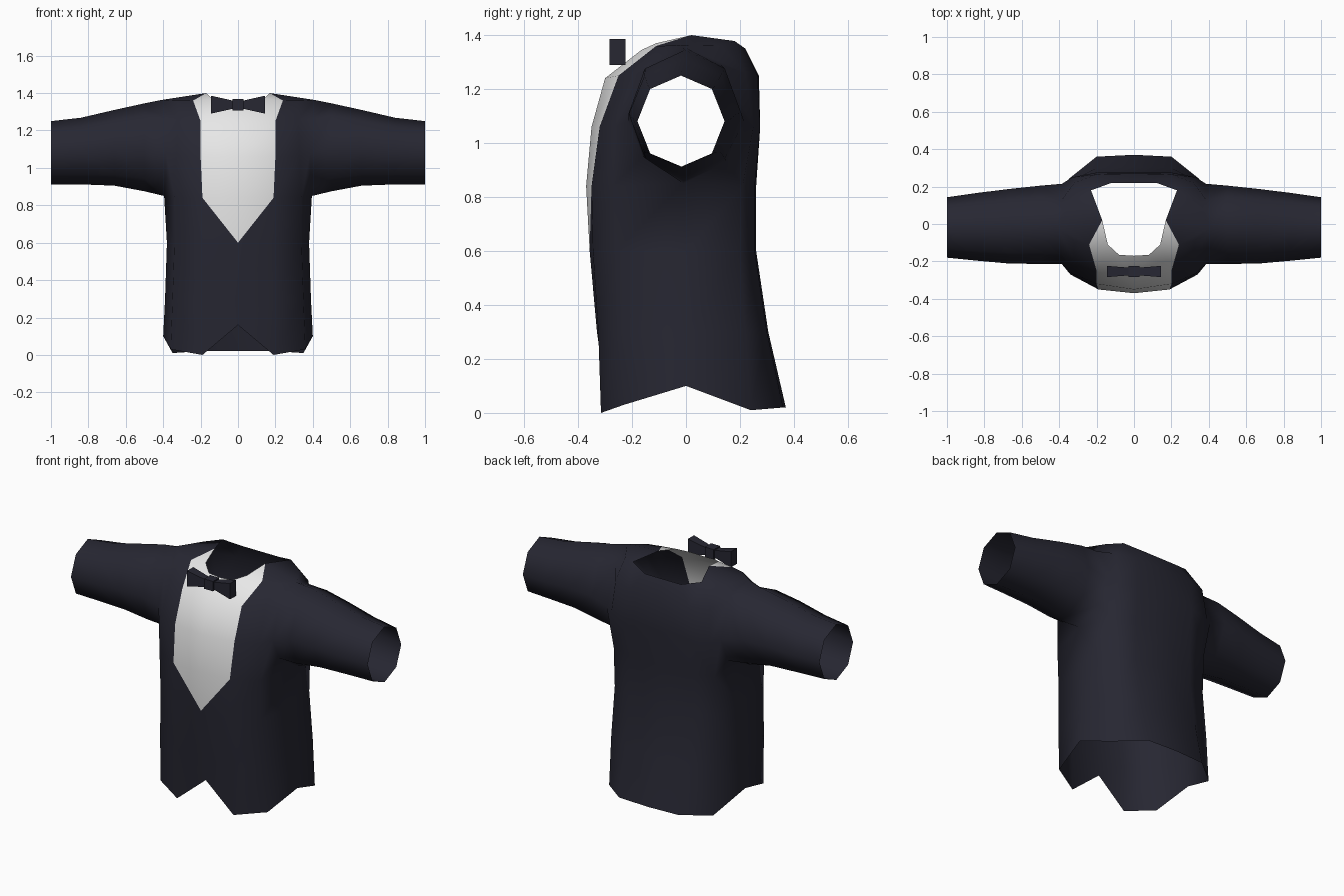
import bpy, bmesh, math
from mathutils import Vector

cube = bpy.data.objects.get("Cube")
if cube:
    bpy.data.objects.remove(cube)


def make_material(name, colour):
    mat = bpy.data.materials.new(name)
    mat.use_nodes = True
    mat.diffuse_color = (*colour, 1)
    mat.node_tree.nodes["Principled BSDF"].inputs["Base Color"].default_value = (*colour, 1)
    return mat


navy = make_material("dark navy cloth", (.02, .02, .032))
white = make_material("white shirt cloth", (.8, .8, .8))


def finish(bm, name, materials, mirror=False, smooth=False):
    """Turn a bmesh into a named object, optionally mirrored left to right."""
    bmesh.ops.recalc_face_normals(bm, faces=bm.faces)
    for face in bm.faces:
        face.smooth = smooth
    mesh = bpy.data.meshes.new(name)
    bm.to_mesh(mesh)
    bm.free()
    obj = bpy.data.objects.new(name, mesh)
    bpy.context.collection.objects.link(obj)
    for mat in materials:
        mesh.materials.append(mat)
    if mirror:
        mod = obj.modifiers.new("Mirror", 'MIRROR')
        mod.use_clip = True
        mod.merge_threshold = .001
    return obj


# Jacket: left half, built from vertical columns of points running hem to shoulder
bm = bmesh.new()


def points(*coords):
    return [bm.verts.new(c) for c in coords]


def face(*verts, colour=0):
    bm.faces.new(verts).material_index = colour


front_mid = points((0, -.31, .16), (0, -.33, .3), (0, -.357, .6),
                   (0, -.37, .84), (0, -.35, 1.06), (0, -.3, 1.24))
lapel = points((.19, -.315, 0), (.19, -.325, .3), (.19, -.345, .6),
               (.19, -.35, .84), (.2, -.32, 1.06), (.2, -.25, 1.25))
chest = points((.36, -.23, .03), (.35, -.25, .3), (.34, -.26, .6),
               (.34, -.27, .84), (.33, -.265, 1.06), (.32, -.19, 1.26))
side = points((.4, 0, .1), (.39, 0, .3), (.38, 0, .6), (.395, -.01, .85))
blade = points((.35, .24, .01), (.35, .22, .3), (.34, .2, .6),
               (.34, .21, .84), (.33, .25, 1.06), (.32, .22, 1.26))
back = points((.2, .36, .02), (.2, .3, .3), (.2, .255, .6),
              (.2, .255, .84), (.2, .275, 1.06), (.2, .265, 1.25))
back_mid = points((0, .37, .02), (0, .305, .3), (0, .26, .6),
                  (0, .26, .84), (0, .275, 1.06), (0, .27, 1.25))

# Lower torso wraps all round; the side is left open above the armpit
columns = [front_mid, lapel, chest, side, blade, back, back_mid]
for left, right in zip(columns, columns[1:]):
    for row in range(min(len(left), len(right)) - 1):
        shirt = left is front_mid and row >= 2
        if shirt and row == 2:
            # Diagonal split forms the V of the shirt front
            face(left[2], right[2], right[3])
            face(left[2], right[3], left[3], colour=1)
        else:
            face(left[row], right[row], right[row + 1], left[row + 1], colour=int(shirt))

# Neckline and shoulder yoke
neck = points((0, -.17, 1.34), (.08, -.165, 1.345), (.14, -.11, 1.37), (.17, .02, 1.4),
              (.23, .18, 1.378), (.12, .22, 1.35), (0, .22, 1.35))
collar_tip, yoke_front, yoke_back = points((.24, -.11, 1.36), (.32, -.09, 1.36), (.32, .13, 1.36))

# Armhole ring, from the armpit forwards and over the top
arm = [side[3]] + points((.385, -.16, .95), (.385, -.215, 1.08), (.385, -.16, 1.26),
                         (.41, -.02, 1.363), (.385, .13, 1.29), (.385, .215, 1.08),
                         (.385, .15, .93))

face(front_mid[5], lapel[5], neck[1], neck[0], colour=1)
face(lapel[5], collar_tip, neck[2], neck[1], colour=1)
face(collar_tip, neck[3], neck[2], colour=1)
face(lapel[5], chest[5], yoke_front, collar_tip)
face(collar_tip, yoke_front, arm[4], neck[3])
face(neck[3], arm[4], yoke_back, neck[4])
face(neck[4], yoke_back, blade[5], back[5])
face(back[5], neck[5], neck[4])
face(back[5], back_mid[5], neck[6], neck[5])

# Cloth between the chest or back and the armhole
for col, ring, yoke in ((chest, arm[:5], yoke_front),
                        (blade, [arm[0]] + arm[:3:-1], yoke_back)):
    face(col[3], ring[0], ring[1])
    face(col[3], ring[1], ring[2], col[4])
    face(col[4], ring[2], ring[3], col[5])
    face(col[5], ring[3], ring[4], yoke)

# Sleeve: eight-sided rings out to the open cuff
previous = arm
for x, front, rear, low, high in ((.5, -.213, .205, .875, 1.345), (.66, -.212, .188, .905, 1.31),
                                  (.84, -.196, .166, .912, 1.268), (1, -.18, .143, .912, 1.25)):
    ring = []
    for i in range(8):
        a = i * math.tau / 8
        y = (front + rear) / 2 + (front - rear) / 2 * math.sin(a)
        z = (low + high) / 2 - (high - low) / 2 * math.cos(a)
        ring.append(bm.verts.new((x, y, z)))
    for i in range(8):
        j = (i + 1) % 8
        face(previous[i], previous[j], ring[j], ring[i])
    previous = ring

finish(bm, "jacket", [navy, white], mirror=True, smooth=True)


# Bow tie: flared wings and a central knot
def tapered_block(name, x0, x1, inner, outer, mirror):
    """Box along x whose (depth, height) half sizes change from inner to outer."""
    bm = bmesh.new()
    bmesh.ops.create_cube(bm, size=2)
    for v in bm.verts:
        depth, height = outer if v.co.x > 0 else inner
        v.co = Vector((x1 if v.co.x > 0 else x0,
                       -.254 + v.co.y * depth, 1.338 + v.co.z * height))
    finish(bm, name, [navy], mirror=mirror)


tapered_block("bow_tie_wings", .02, .145, (.02, .02), (.03, .048), True)
tapered_block("bow_tie_knot", -.03, .03, (.03, .03), (.03, .03), False)
